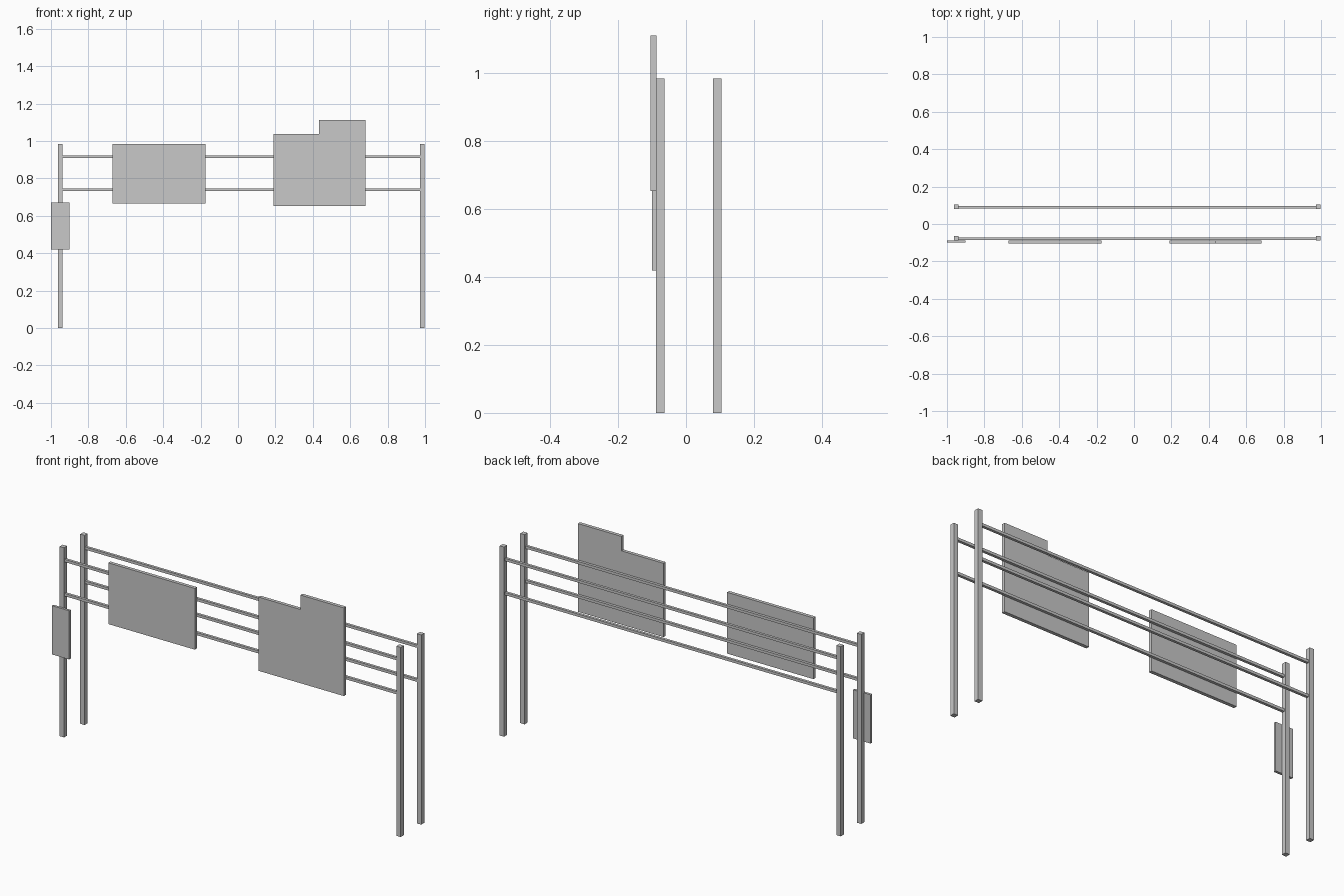
import bpy
import bmesh

cube = bpy.data.objects.get("Cube")
if cube:
    bpy.data.objects.remove(cube, do_unlink=True)

grey = bpy.data.materials.new("light_grey")
grey.use_nodes = True
colour = (0.58, 0.58, 0.58, 1)
grey.diffuse_color = colour
grey.node_tree.nodes["Principled BSDF"].inputs["Base Color"].default_value = colour


def finish(name, bm):
    bmesh.ops.recalc_face_normals(bm, faces=bm.faces)
    mesh = bpy.data.meshes.new(name)
    bm.to_mesh(mesh)
    bm.free()
    mesh.materials.append(grey)
    obj = bpy.data.objects.new(name, mesh)
    bpy.context.collection.objects.link(obj)


def panel(name, outline, front, back):
    """Extrude an x-z outline from the front to the back."""
    bm = bmesh.new()
    face = bm.faces.new([bm.verts.new((x, front, z)) for x, z in outline])
    moved = bmesh.ops.extrude_face_region(bm, geom=[face], use_keep_orig=True)
    verts = [v for v in moved["geom"] if isinstance(v, bmesh.types.BMVert)]
    bmesh.ops.translate(bm, verts=verts, vec=(0, back - front, 0))
    finish(name, bm)


def rect(x0, x1, z0, z1):
    return [(x0, z0), (x1, z0), (x1, z1), (x0, z1)]


LEFT_X, RIGHT_X = 0.985, -0.95
POST, RAIL = 0.0125, 0.007   # half widths

# Two matching frames of square posts and thin rails
for row, y in (("front", -0.0765), ("back", 0.092)):
    for side, x in (("left", LEFT_X), ("right", RIGHT_X)):
        panel(f"{row}_{side}_post", rect(x - POST, x + POST, 0, 0.985),
              y - POST, y + POST)
    rail_y = y - 0.002
    for level, z in (("lower", 0.74), ("upper", 0.917)):
        panel(f"{row}_{level}_rail",
              rect(RIGHT_X, LEFT_X, z - RAIL, z + RAIL),
              rail_y - RAIL, rail_y + RAIL)

# Sign boards on the front frame
panel("wide_sign", rect(-0.672, -0.175, 0.666, 0.984), -0.105, -0.087)
panel("stepped_sign",
      [(0.19, 0.654), (0.682, 0.654), (0.682, 1.112),
       (0.432, 1.112), (0.432, 1.037), (0.19, 1.037)], -0.105, -0.087)
panel("small_post_sign", rect(-1, -0.9, 0.419, 0.672), -0.1, -0.087)
